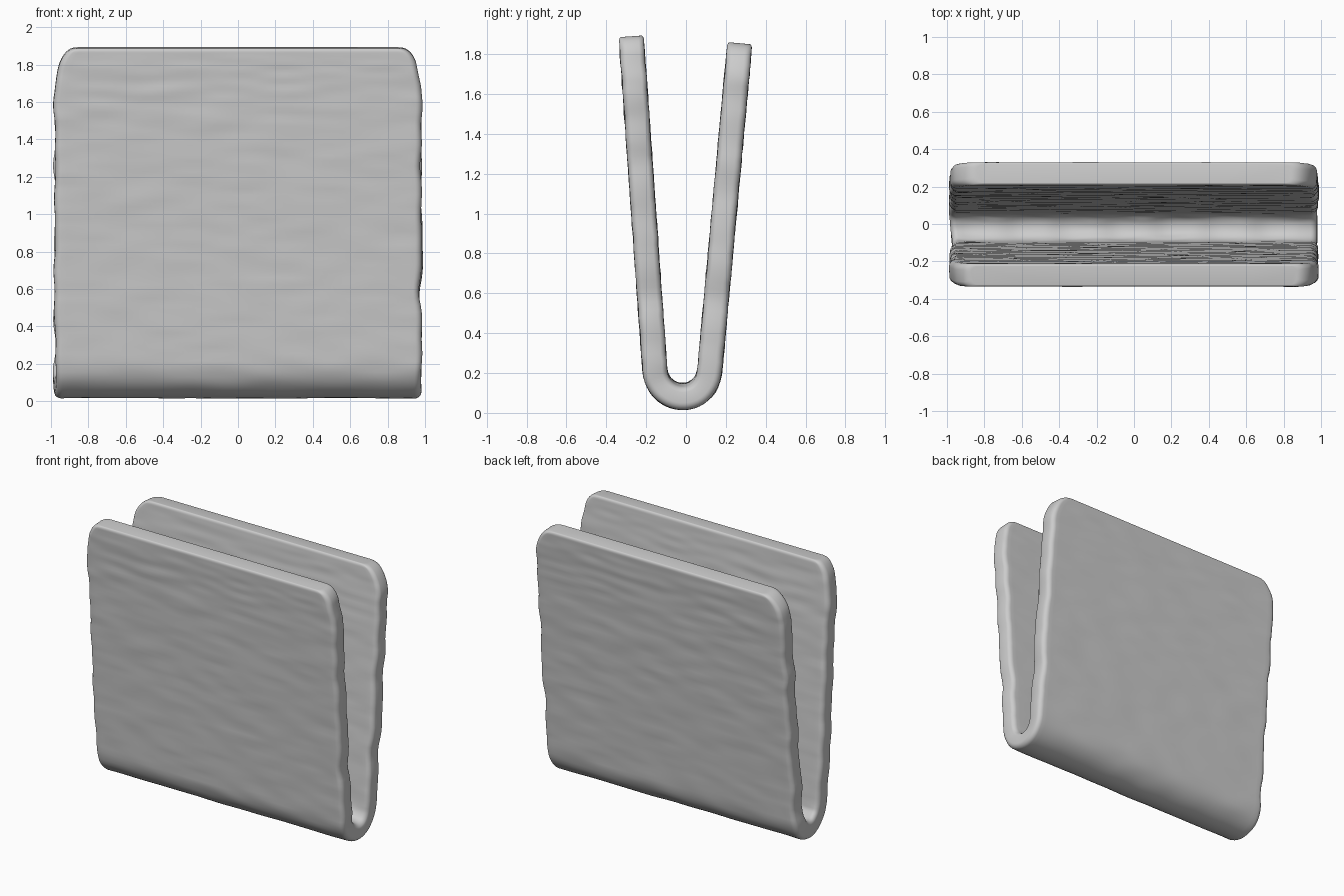
import bpy, bmesh, math
from mathutils import Vector, noise, geometry

cube = bpy.data.objects.get("Cube")
if cube:
    bpy.data.objects.remove(cube)

HALF_WIDTH, HALF_THICK = 0.98, 0.062
LEG_STEPS, BEND_STEPS, ACROSS, ROUND = 70, 24, 64, 6

# Centreline of the folded sheet in the y-z plane
front_top, front_low = Vector((-0.275, 1.89)), Vector((-0.157, 0.22))
back_top, back_low = Vector((0.27, 1.855)), Vector((0.12, 0.22))


def leg(top, low):
    """Points from the rim to the fold, packed closer near the rim."""
    return [top.lerp(low, 1 - math.cos(math.pi / 2 * i / LEG_STEPS))
            for i in range(LEG_STEPS)]


bend = geometry.interpolate_bezier(front_low, (-0.14, 0.03), (0.105, 0.03),
                                   back_low, BEND_STEPS)
path = leg(front_top, front_low) + [Vector(p[:2]) for p in bend]
path += list(reversed(leg(back_top, back_low)))


def quarter(s, size):
    """Quarter-ellipse falloff: 0 at the rim, 1 once past the given size."""
    t = 1 - min(s / size, 1)
    return math.sqrt(max(0, 1 - t * t))


def section(width, thick):
    """Rounded outline across the sheet as (x, offset) pairs."""
    r = min(0.035, thick * 0.8)
    pts = []
    for side in (1, -1):
        flat = width - r
        for i in range(ACROSS):
            pts.append((side * flat * (2 * i / ACROSS - 1), side * thick))
        for i in range(ROUND + 1):
            a = math.pi / 2 * i / ROUND
            pts.append((side * (flat + r * math.sin(a)),
                        side * (thick - r + r * math.cos(a))))
        for i in range(1, ROUND):
            a = math.pi / 2 * i / ROUND
            pts.append((side * (flat + r * math.cos(a)),
                        side * (r - thick - r * math.sin(a))))
    return pts


# Loft the outline along the fold
bm = bmesh.new()
rings = []
for k, p in enumerate(path):
    tangent = (path[min(k + 1, len(path) - 1)] - path[max(k - 1, 0)]).normalized()
    normal = Vector((tangent.y, -tangent.x))
    is_front = k < len(path) // 2
    s = (p - (front_top if is_front else back_top)).length
    inset = 0.11 if is_front else 0.14
    width = HALF_WIDTH - inset * (1 - quarter(s, 0.22))
    thick = HALF_THICK - 0.012 * (1 - quarter(s, 0.02))
    near_fold = max(0, 1 - p.y / 0.2)
    ring = []
    for x, n in section(width, thick):
        outer = n < 0
        # Uneven side edges
        edge = max(0, (abs(x) - 0.8) / 0.2) * min(s / 0.1, 1)
        wobble = noise.noise(Vector((math.copysign(3, x), p.x * 4, p.y * 6)))
        # Fine grain running across the sheet, plus scallops under the fold
        grain = noise.noise(Vector((x * 4, p.x * 6, p.y * 18)))
        bump = 0.004 * grain * min(s / 0.1, 1)
        if outer:
            bump += 0.016 * near_fold * math.cos(2 * math.pi * (x + 0.87) / 0.265)
        offset = n + bump
        pos = p + normal * offset
        ring.append(bm.verts.new((x + math.copysign(0.018, x) * edge * wobble,
                                  pos.x, max(pos.y, 0))))
    rings.append(ring)

count = len(rings[0])
for a, b in zip(rings, rings[1:]):
    for i in range(count):
        j = (i + 1) % count
        bm.faces.new((a[i], a[j], b[j], b[i]))
bm.faces.new(rings[0])
bm.faces.new(rings[-1])
bmesh.ops.recalc_face_normals(bm, faces=bm.faces)

mesh = bpy.data.meshes.new("folded_sheet")
bm.to_mesh(mesh)
bm.free()
sheet = bpy.data.objects.new("folded_sheet", mesh)
bpy.context.collection.objects.link(sheet)
bpy.context.view_layer.objects.active = sheet
sheet.select_set(True)
bpy.ops.object.shade_smooth_by_angle(angle=math.radians(40))
